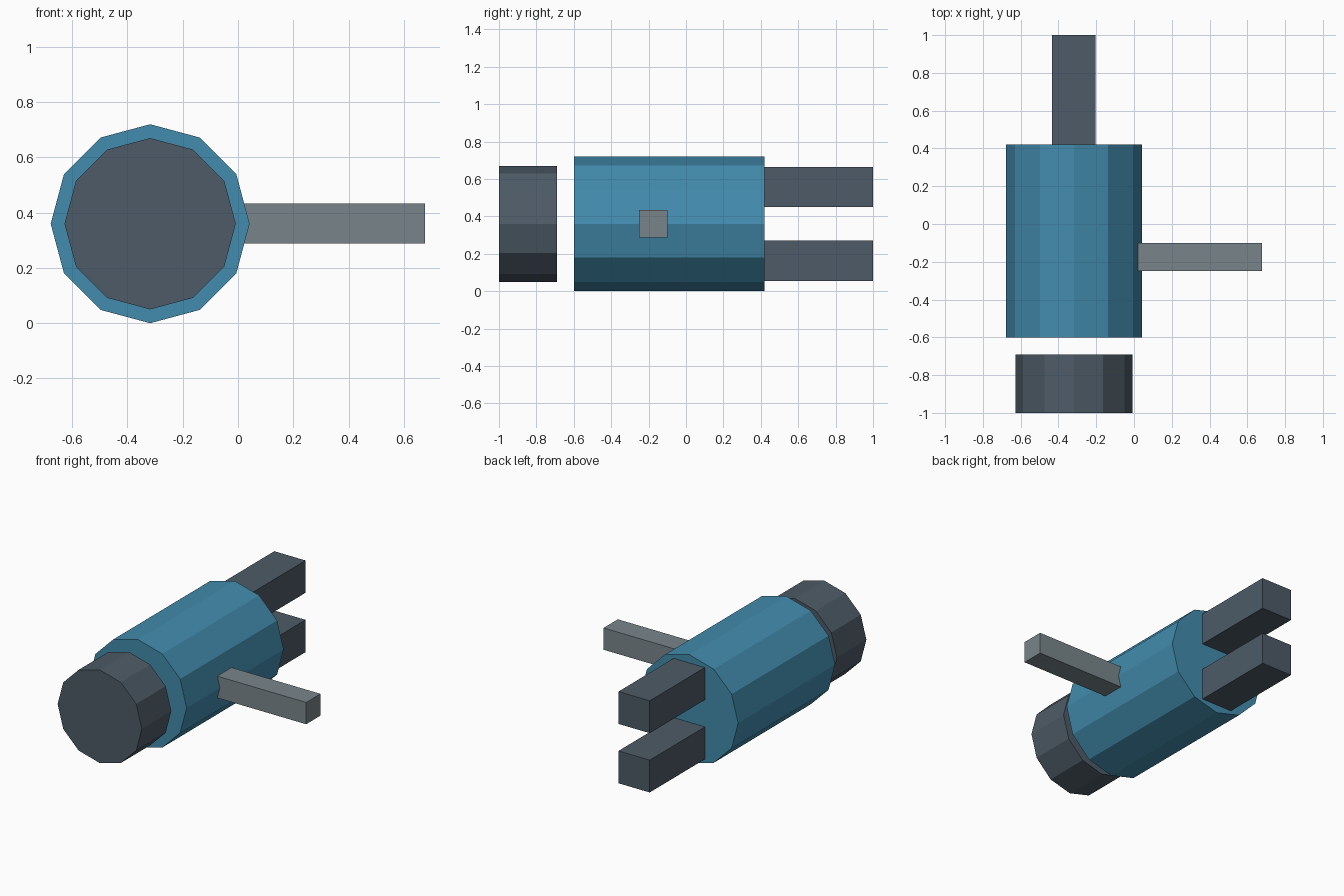
import bpy
import math

if "Cube" in bpy.data.objects:
    bpy.data.objects.remove(bpy.data.objects["Cube"])

CX, CZ = -0.318, 0.36  # axis of the barrel, running along y


def material(name, rgb):
    m = bpy.data.materials.new(name)
    m.diffuse_color = (*rgb, 1.0)
    m.use_nodes = True
    m.node_tree.nodes["Principled BSDF"].inputs["Base Color"].default_value = m.diffuse_color
    return m


def finish(ob, name, mat):
    ob.name = name
    bpy.ops.object.transform_apply(location=False, rotation=True, scale=True)
    ob.data.materials.append(mat)
    return ob


def drum(name, radius, y0, y1, mat):
    """Flat-faced 12-sided cylinder along y."""
    bpy.ops.mesh.primitive_cylinder_add(
        vertices=12, radius=radius, depth=y1 - y0,
        location=(CX, (y0 + y1) / 2, CZ), rotation=(math.pi / 2, 0, 0))
    return finish(bpy.context.object, name, mat)


def box(name, lo, hi, mat):
    """Box between two opposite corners."""
    bpy.ops.mesh.primitive_cube_add(
        size=1, location=[(a + b) / 2 for a, b in zip(lo, hi)])
    ob = bpy.context.object
    ob.scale = [b - a for a, b in zip(lo, hi)]
    return finish(ob, name, mat)


blue = material("blue", (0.055, 0.26, 0.42))
slate = material("slate", (0.075, 0.105, 0.135))
steel = material("steel", (0.19, 0.235, 0.255))

# Main barrel and the separate end cap in front of it
drum("barrel", 0.36, -0.60, 0.42, blue)
drum("end_cap", 0.31, -1.0, -0.69, slate)

# Two prongs at the back, mirrored about the barrel axis
for name, side in (("upper_prong", 1), ("lower_prong", -1)):
    z0, z1 = sorted((CZ + side * 0.09, CZ + side * 0.305))
    box(name, (CX - 0.115, 0.42, z0), (CX + 0.115, 1.0, z1), slate)

# Side handle, rooted in the barrel wall
box("side_handle", (-0.02, -0.25, 0.288), (0.677, -0.10, 0.433), steel)
